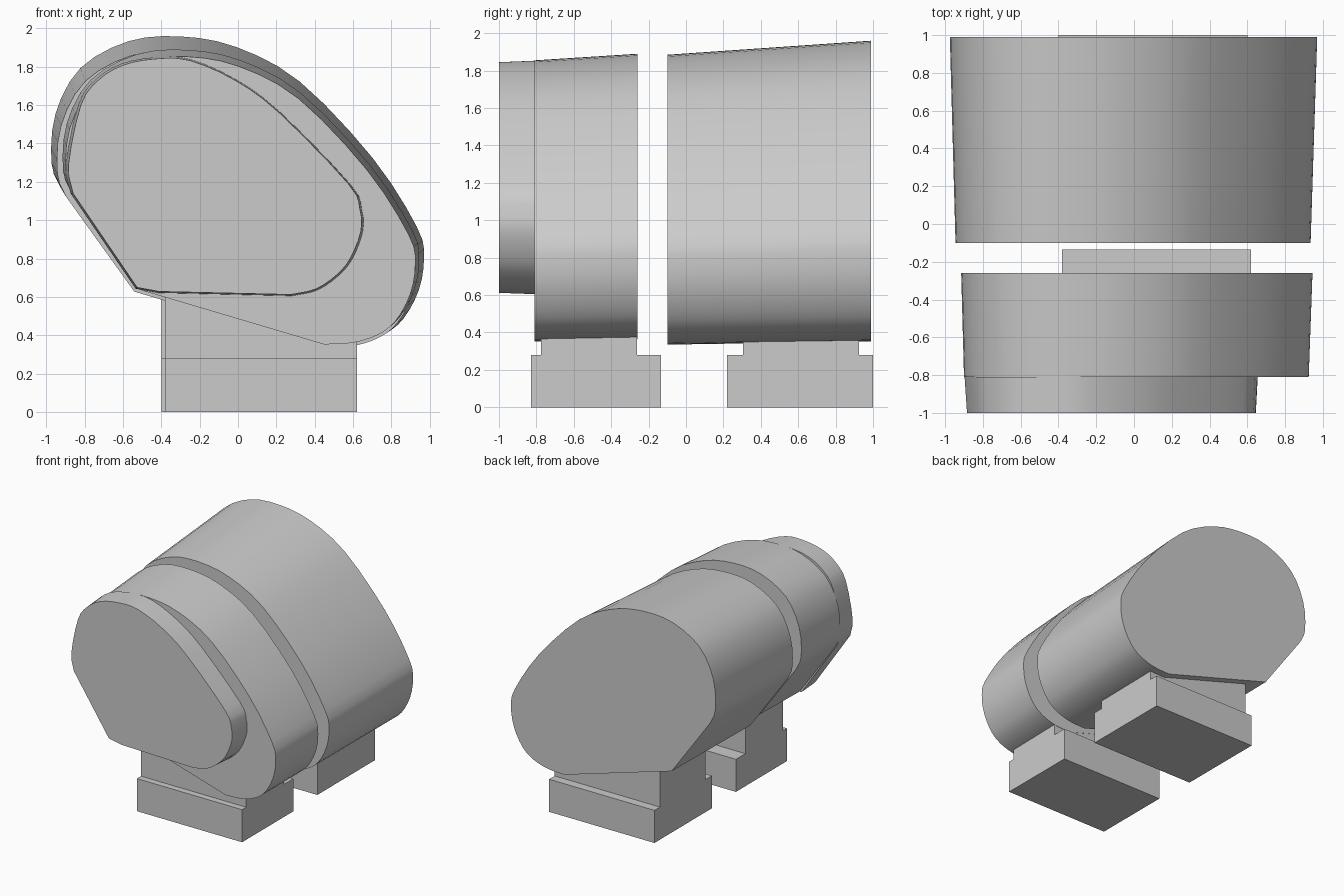
import bpy, bmesh, math
from mathutils import Vector

default = bpy.data.objects.get("Cube")
if default:
    bpy.data.objects.remove(default)

grey = bpy.data.materials.new("plain_grey")
grey.use_nodes = True
colour = (0.6, 0.6, 0.6, 1)
grey.diffuse_color = colour
grey.node_tree.nodes["Principled BSDF"].inputs["Base Color"].default_value = colour


def spline(points, steps=3):
    """Smooth open curve through the points."""
    pts = [Vector(p) for p in points]
    pts = [2 * pts[0] - pts[1]] + pts + [2 * pts[-1] - pts[-2]]
    out = []
    for a, b, c, d in zip(pts, pts[1:], pts[2:], pts[3:]):
        for i in range(steps):
            t = i / steps
            out.append(0.5 * (2 * b + (c - a) * t + (2 * a - 5 * b + 4 * c - d) * t ** 2
                              + (3 * b - a - 3 * c + d) * t ** 3))
    return out + [pts[-2]]


def fit(outline, left, right, bottom, top):
    """Stretch an outline to the given bounds."""
    xs = [p[0] for p in outline]
    zs = [p[1] for p in outline]
    sx = (right - left) / (max(xs) - min(xs))
    sz = (top - bottom) / (max(zs) - min(zs))
    return [(left + (x - min(xs)) * sx, bottom + (z - min(zs)) * sz) for x, z in outline]


def loft(name, front, back, y_front, y_back, smooth=False):
    """Closed solid between two matching outlines in the XZ plane."""
    bm = bmesh.new()
    rings = [[bm.verts.new((x, y, z)) for x, z in ring]
             for ring, y in ((front, y_front), (back, y_back))]
    count = len(front)
    for i in range(count):
        j = (i + 1) % count
        bm.faces.new((rings[0][i], rings[0][j], rings[1][j], rings[1][i]))
    for ring in rings:
        bm.faces.new(ring)
    bmesh.ops.recalc_face_normals(bm, faces=bm.faces)
    mesh = bpy.data.meshes.new(name)
    bm.to_mesh(mesh)
    bm.free()
    mesh.materials.append(grey)
    obj = bpy.data.objects.new(name, mesh)
    bpy.context.collection.objects.link(obj)
    if smooth:
        bpy.ops.object.select_all(action="DESELECT")
        obj.select_set(True)
        bpy.context.view_layer.objects.active = obj
        bpy.ops.object.shade_smooth_by_angle(angle=math.radians(30))
    return obj


# Teardrop outline: one sharp lower corner, the rest curved
body_outline = [(-0.556, 0.65)] + spline([
    (-0.92, 1.16), (-0.97, 1.29), (-0.95, 1.55), (-0.82, 1.79), (-0.57, 1.93),
    (-0.3, 1.955), (-0.01, 1.9), (0.32, 1.72), (0.7, 1.32), (0.93, 0.96),
    (0.967, 0.8), (0.94, 0.63), (0.86, 0.48), (0.76, 0.4), (0.62, 0.355), (0.46, 0.346)])

# Shorter outline of the raised front plate
cap_outline = [(-0.525, 0.648)] + spline([
    (-0.86, 1.14), (-0.884, 1.29), (-0.82, 1.6), (-0.73, 1.73), (-0.6, 1.81),
    (-0.43, 1.843), (-0.25, 1.835), (-0.01, 1.73), (0.22, 1.56), (0.58, 1.19),
    (0.64, 1.06), (0.645, 0.94), (0.59, 0.8), (0.52, 0.715), (0.41, 0.64),
    (0.28, 0.611)]) + [(-0.41, 0.627)]

# Tapered bodies
loft("rear_body", fit(body_outline, -0.945, 0.935, 0.335, 1.885),
     fit(body_outline, -0.975, 0.97, 0.352, 1.96), -0.1, 0.99, True)
loft("front_body", fit(body_outline, -0.9, 0.925, 0.352, 1.855),
     fit(body_outline, -0.915, 0.945, 0.365, 1.89), -0.81, -0.26, True)
loft("front_cap", fit(cap_outline, -0.884, 0.645, 0.612, 1.845),
     fit(cap_outline, -0.897, 0.655, 0.605, 1.853), -1, -0.81, True)


# Feet: a wide block with a narrower neck rising into the body
def foot(name, left, right, block_span, neck_span):
    block = [(left, 0), (right, 0), (right, 0.28), (left, 0.28)]
    neck = [(left, 0.28), (right, 0.28), (right, 0.42), (left, 0.64)]
    loft(name + "_block", block, block, *block_span)
    loft(name + "_neck", neck, neck, *neck_span)


foot("front_foot", -0.38, 0.62, (-0.83, -0.135), (-0.775, -0.262))
foot("rear_foot", -0.4, 0.6, (0.22, 1), (0.305, 0.925))
